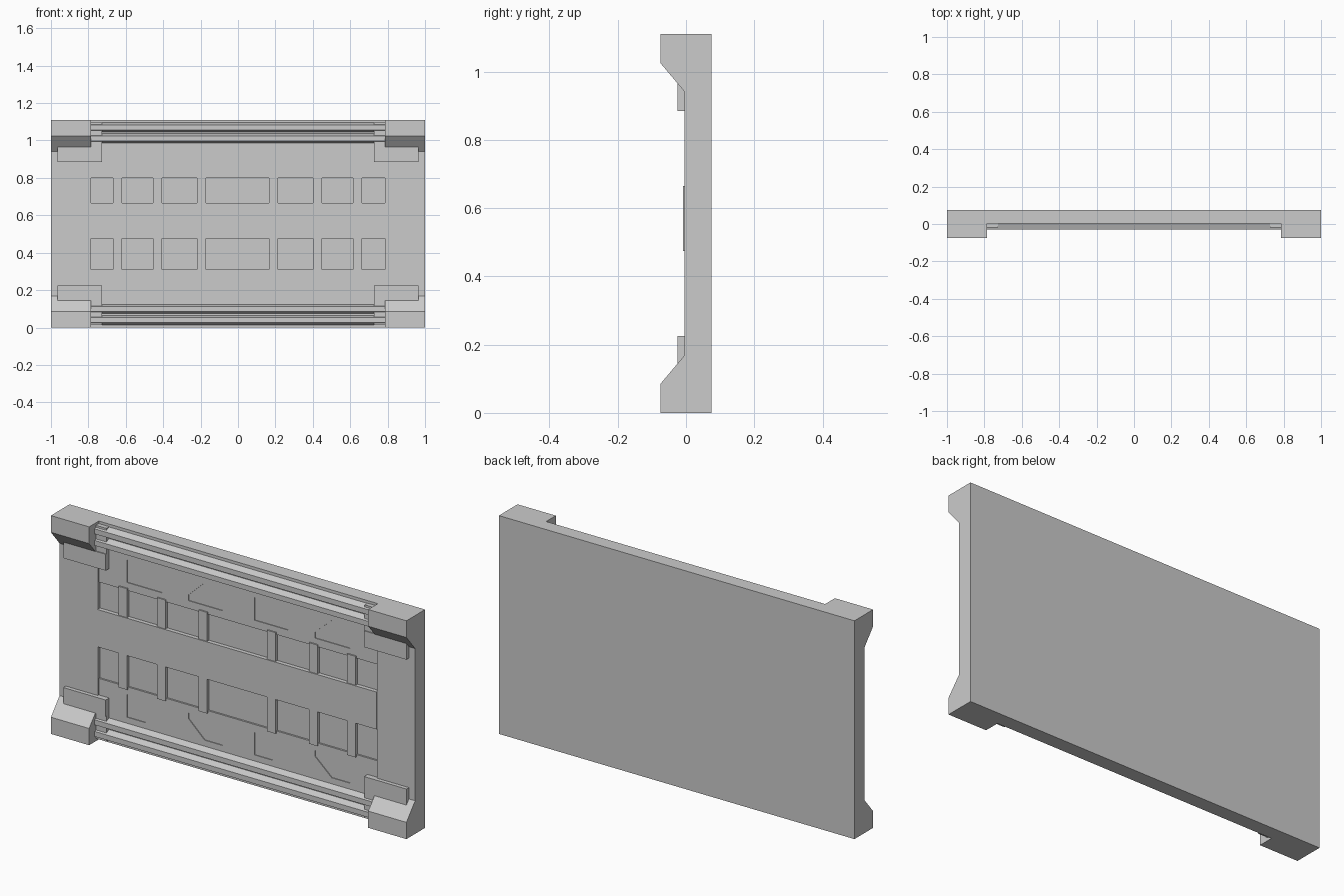
import bpy
import bmesh
from mathutils import Vector

if "Cube" in bpy.data.objects:
    bpy.data.objects.remove(bpy.data.objects["Cube"], do_unlink=True)

H = 1.11       # panel height
BACK = 0.075   # rear face
INNER = 0.785  # half width of the recessed centre
FLOOR = 0.012  # depth of the window recesses
FIELD = 0.003  # face of the centre panel

grey = bpy.data.materials.new("plain grey")
grey.use_nodes = True
grey.diffuse_color = (0.6, 0.6, 0.6, 1)
grey.node_tree.nodes["Principled BSDF"].inputs["Base Color"].default_value = (0.6, 0.6, 0.6, 1)


def prism(name, outlines, offset):
    """Extrude each flat outline by the offset vector, all in one object."""
    bm = bmesh.new()
    for outline in outlines:
        face = bm.faces.new([bm.verts.new(p) for p in outline])
        ext = bmesh.ops.extrude_face_region(bm, geom=[face])
        verts = [g for g in ext["geom"] if isinstance(g, bmesh.types.BMVert)]
        bmesh.ops.translate(bm, vec=Vector(offset), verts=verts)
    bmesh.ops.recalc_face_normals(bm, faces=bm.faces)
    mesh = bpy.data.meshes.new(name)
    bm.to_mesh(mesh)
    bm.free()
    mesh.materials.append(grey)
    obj = bpy.data.objects.new(name, mesh)
    bpy.context.collection.objects.link(obj)
    return obj


def box(name, x0, x1, y0, y1, z0, z1):
    outline = [(x0, y0, z0), (x1, y0, z0), (x1, y0, z1), (x0, y0, z1)]
    return prism(name, [outline], (0, y1 - y0, 0))


def across(name, profile, x0, x1):
    """Extrude a (y, z) profile along x."""
    return prism(name, [[(x0, y, z) for y, z in profile]], (x1 - x0, 0, 0))


def flip(z, top):
    return H - z if top else z


# Back slab behind the recessed centre
box("back_slab", -INNER, INNER, FLOOR, BACK, 0, H)

# Side columns with heavy sloped feet and heads
half = [(-0.075, 0), (-0.075, 0.085), (-0.005, 0.168)]
column = [(BACK, 0)] + half + [(y, H - z) for y, z in reversed(half)] + [(BACK, H)]
across("left_column", column, INNER, 1)
across("right_column", column, -1, -INNER)

for top in (False, True):
    row = "upper" if top else "lower"

    # Centre field with shallow cut-corner engravings
    z0, z1 = sorted((flip(0, top), flip(0.31, top)))
    field = box(row + "_field", -INNER, INNER, FIELD, FLOOR, z0, z1)
    outer = [(0.627, 0.27), (0.627, 0.155), (0.525, 0.155), (0.43, 0.24), (0.43, 0.27)]
    inner = [(0.09, 0.27), (0.09, 0.155), (0.19, 0.155), (0.28, 0.24), (0.28, 0.27)]
    outlines = [[(s * x, -0.02, flip(z, top)) for x, z in shape]
                for s in (-1, 1) for shape in (outer, inner)]
    cutter = prism("engraving_cutter", outlines, (0, 0.027, 0))
    cutter.hide_render = True
    cut = field.modifiers.new("engraving", "BOOLEAN")
    cut.operation = "DIFFERENCE"
    cut.solver = "EXACT"
    cut.object = cutter
    bpy.context.view_layer.objects.active = field
    bpy.ops.object.modifier_apply(modifier=cut.name)
    bpy.data.objects.remove(cutter, do_unlink=True)

    # Upright bars dividing the window recesses
    for i, x in enumerate((-0.645, -0.43, -0.195, 0.19, 0.425, 0.64)):
        z0, z1 = sorted((flip(0.298, top), flip(0.48, top)))
        box(f"{row}_bar_{i + 1}", x - 0.024, x + 0.024, -0.004, FLOOR + 0.002, z0, z1)

    # Twin chamfered rails
    for name, lo, hi in (("outer", 0.027, 0.053), ("inner", 0.086, 0.112)):
        profile = [(FIELD + 0.002, lo - 0.013), (-0.03, lo), (-0.03, hi), (FIELD + 0.002, hi + 0.013)]
        across(f"{row}_{name}_rail", [(y, flip(z, top)) for y, z in profile], -INNER, INNER)

    # Corner plates and rail end blocks
    for side, s in (("left", 1), ("right", -1)):
        x0, x1 = sorted((s * 0.727, s * 0.965))
        z0, z1 = sorted((flip(0.143, top), flip(0.226, top)))
        box(f"{row}_{side}_corner_plate", x0, x1, -0.025, FLOOR, z0, z1)
        x0, x1 = sorted((s * 0.727, s * INNER))
        z0, z1 = sorted((flip(0.013, top), flip(0.143, top)))
        box(f"{row}_{side}_rail_block", x0, x1, -0.02, FLOOR, z0, z1)

# Raised band across the middle
box("middle_band", -INNER, INNER, -0.009, FLOOR, 0.475, H - 0.445)
